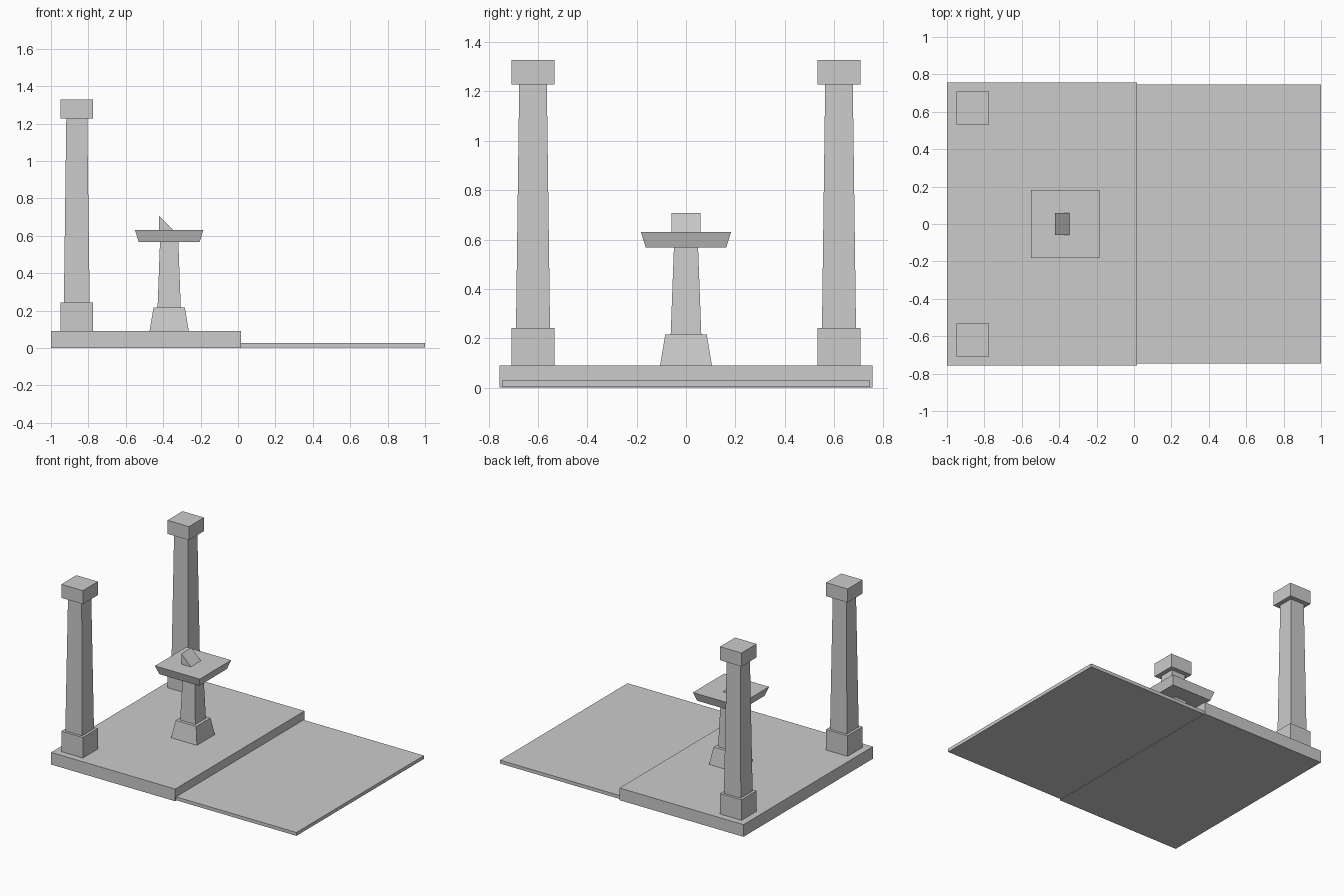
import bpy

if "Cube" in bpy.data.objects:
    bpy.data.objects.remove(bpy.data.objects["Cube"])


def make_mesh(name, verts, faces):
    mesh = bpy.data.meshes.new(name)
    mesh.from_pydata(verts, [], faces)
    obj = bpy.data.objects.new(name, mesh)
    bpy.context.collection.objects.link(obj)
    return obj


def tapered_box(name, center, z0, z1, bottom, top=None):
    """Four-sided block; bottom and top are (half x, half y)."""
    cx, cy = center
    verts = []
    for z, (hx, hy) in ((z0, bottom), (z1, top or bottom)):
        verts += [(cx + sx * hx, cy + sy * hy, z)
                  for sx, sy in ((-1, -1), (1, -1), (1, 1), (-1, 1))]
    sides = [(i, (i + 1) % 4, (i + 1) % 4 + 4, i + 4) for i in range(4)]
    return make_mesh(name, verts, [(3, 2, 1, 0), (4, 5, 6, 7)] + sides)


def square(h):
    return (h, h)


# Raised platform and low front slab
tapered_box("platform", (-0.4925, 0), 0, 0.09, (0.5075, 0.756))
tapered_box("low_slab", (0.5075, 0), 0.003, 0.028, (0.4925, 0.745))

# Pair of tall pillars
for side, y in (("left", -0.62), ("right", 0.62)):
    c = (-0.862, y)
    tapered_box(side + "_pillar_base", c, 0.09, 0.242, square(0.088))
    tapered_box(side + "_pillar_shaft", c, 0.242, 1.228, square(0.069), square(0.056))
    tapered_box(side + "_pillar_cap", c, 1.228, 1.328, square(0.088))

# Central pedestal with flared table top
c = (-0.368, 0)
tapered_box("pedestal_base", c, 0.09, 0.216, square(0.105), square(0.084))
tapered_box("pedestal_shaft", c, 0.216, 0.568, square(0.062), square(0.049))
tapered_box("pedestal_table", c, 0.568, 0.631, square(0.163), square(0.183))

# Small wedge on the table: vertical back, sloping towards +x
x0, x1, z0, z1 = -0.423, -0.345, 0.631, 0.708
profile = [(x0, z0), (x1, z0), (x0, z1)]
verts = [(x, y, z) for y in (-0.059, 0.059) for x, z in profile]
make_mesh("table_wedge", verts,
          [(0, 1, 2), (5, 4, 3), (0, 3, 4, 1), (1, 4, 5, 2), (2, 5, 3, 0)])
